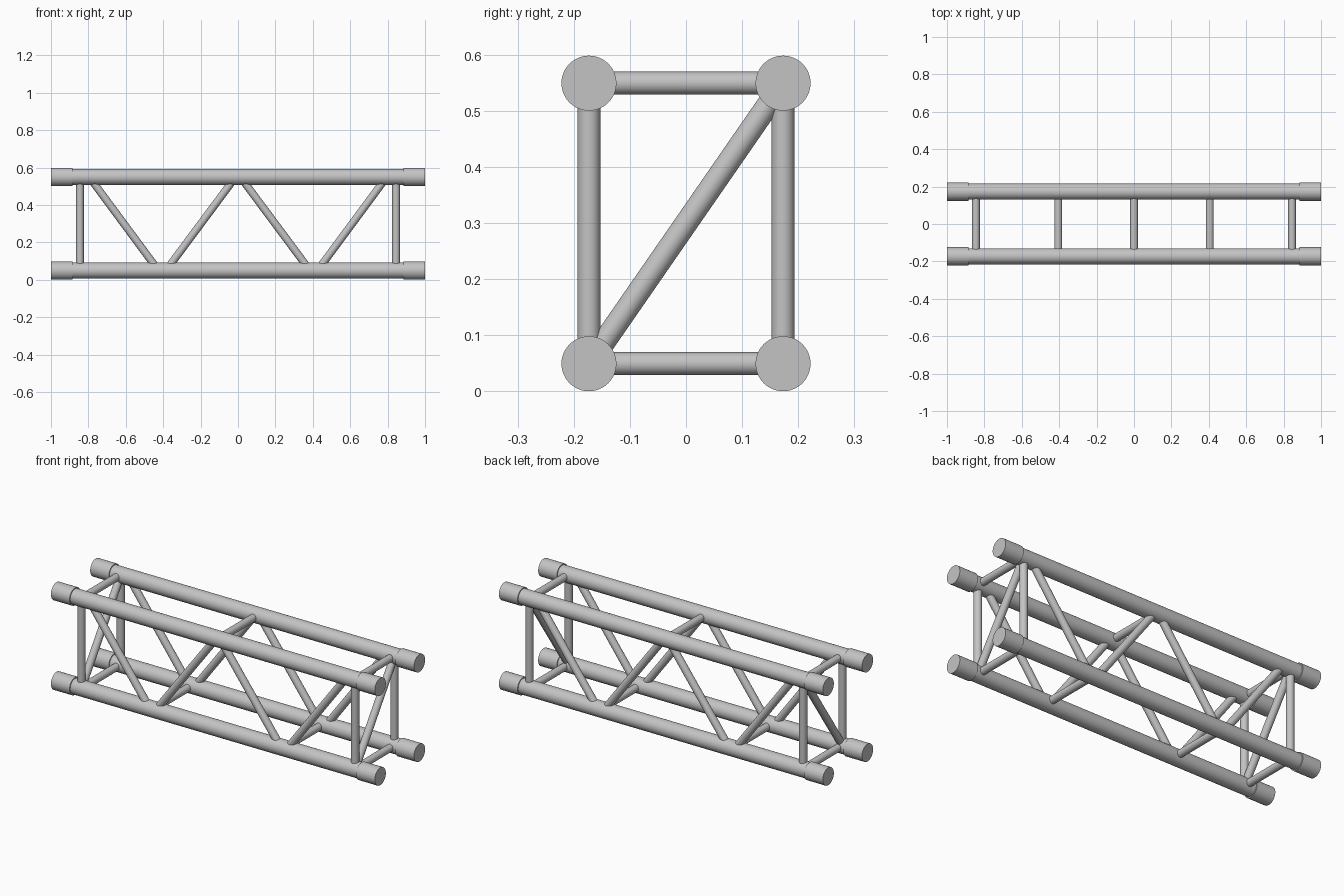
import bpy
import math
from mathutils import Vector

default = bpy.data.objects.get("Cube")
if default:
    bpy.data.objects.remove(default, do_unlink=True)

# Brushed aluminium, the single colour
metal = bpy.data.materials.new("aluminium_grey")
metal.use_nodes = True
grey = (0.55, 0.55, 0.55, 1)
metal.diffuse_color = grey
metal.node_tree.nodes["Principled BSDF"].inputs["Base Color"].default_value = grey

Y = 0.173              # chord offset from the centre plane
LOW, HIGH = 0.049, 0.549
CHORD_R, SLEEVE_R, BRACE_R = 0.043, 0.049, 0.0205
SLEEVE_X = 0.885       # inner end of the coupling sleeves
END_X = 0.845          # end frames
NODE_X = 0.405         # lower lacing nodes


def tube(name, start, end, radius, sides=32):
    """Capped round tube between two points."""
    a, b = Vector(start), Vector(end)
    axis = b - a
    bpy.ops.mesh.primitive_cylinder_add(
        vertices=sides, radius=radius, depth=axis.length, location=(a + b) / 2,
        rotation=axis.to_track_quat('Z', 'Y').to_euler())
    obj = bpy.context.object
    obj.name = name
    obj.data.materials.append(metal)
    bpy.ops.object.shade_smooth_by_angle(angle=math.radians(35))
    return obj


# Main chords with a coupling sleeve at each end
for side, y in (("front", -Y), ("back", Y)):
    for level, z in (("lower", LOW), ("upper", HIGH)):
        tube(f"{level}_{side}_chord", (-0.95, y, z), (0.95, y, z), CHORD_R, 48)
        for hand, s in (("right", -1), ("left", 1)):
            tube(f"{level}_{side}_{hand}_sleeve",
                 (s * SLEEVE_X, y, z), (s, y, z), SLEEVE_R, 48)

    # End posts and zigzag lacing on each long side
    for hand, s in (("right", -1), ("left", 1)):
        tube(f"{side}_{hand}_post", (s * END_X, y, LOW), (s * END_X, y, HIGH), BRACE_R)
        tube(f"{side}_{hand}_outer_diagonal",
             (s * 0.795, y, HIGH), (s * 0.425, y, LOW), BRACE_R)
        tube(f"{side}_{hand}_inner_diagonal",
             (s * 0.385, y, LOW), (s * 0.013, y, HIGH), BRACE_R)

# Cross bars joining the two long sides
for level, z, stations in (("lower", LOW, (-END_X, -NODE_X, NODE_X, END_X)),
                           ("upper", HIGH, (-END_X, 0, END_X))):
    for i, x in enumerate(stations):
        tube(f"{level}_cross_bar_{i + 1}", (x, -Y, z), (x, Y, z), BRACE_R)

# Diagonal brace in each end frame
for hand, s in (("right", -1), ("left", 1)):
    tube(f"{hand}_end_diagonal", (s * END_X, -Y, LOW), (s * END_X, Y, HIGH), BRACE_R)
